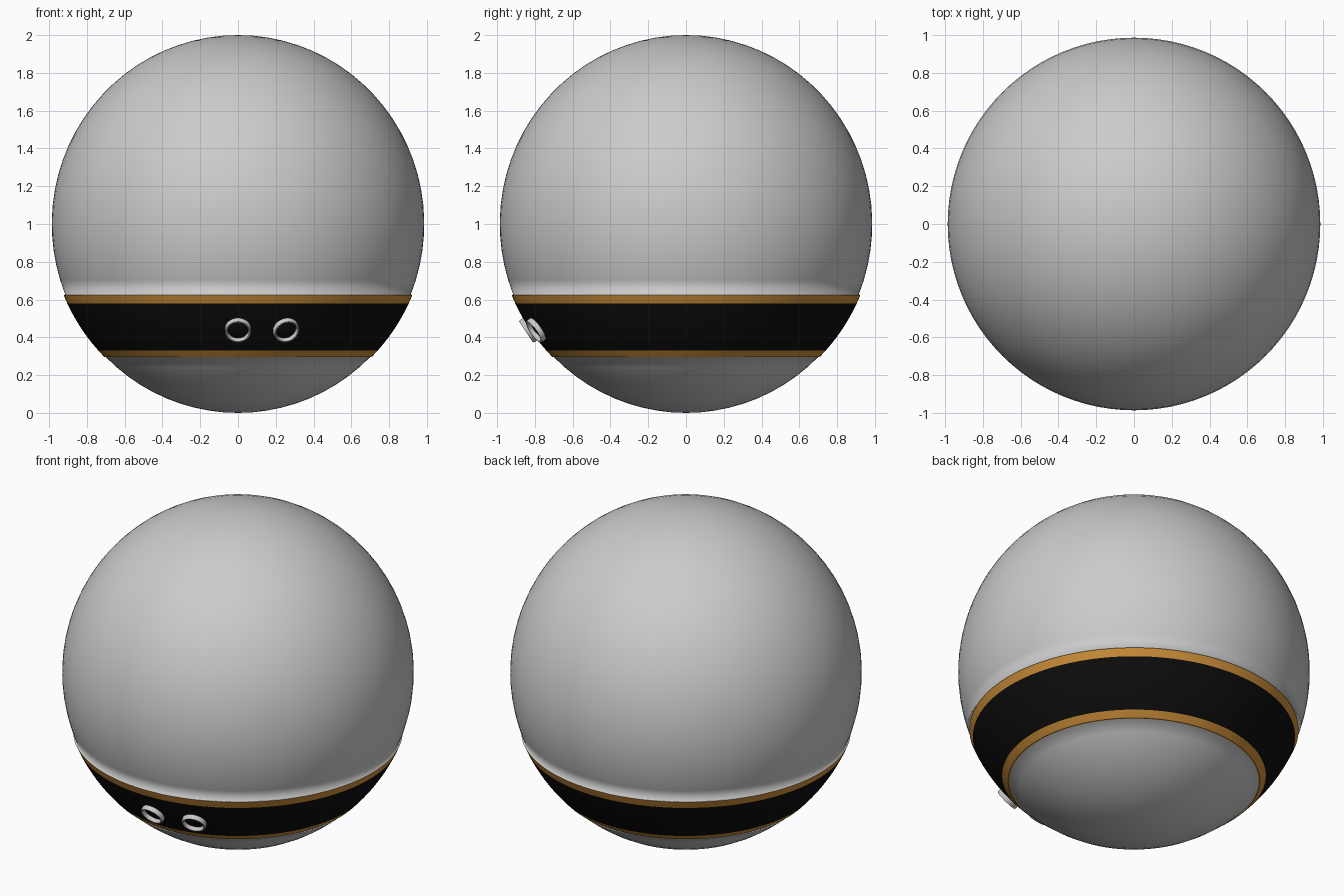
import bpy, bmesh, math
from mathutils import Vector

if "Cube" in bpy.data.objects:
    bpy.data.objects.remove(bpy.data.objects["Cube"])

R = 0.986          # shell radius (slightly taller than wide)
B = 0.996          # raised band radius


def material(name, col):
    m = bpy.data.materials.new(name)
    m.diffuse_color = (*col, 1)
    m.use_nodes = True
    m.node_tree.nodes["Principled BSDF"].inputs["Base Color"].default_value = m.diffuse_color
    return m


black = material("black", (0.004, 0.004, 0.004))
orange = material("orange", (0.60, 0.27, 0.04))


def lathe(name, profile, mat=None, angle=None, segs=96):
    """Spin (radius, z) points around the z axis."""
    bm = bmesh.new()
    rings = []
    for r, z in profile:
        if r < 1e-5:
            rings.append([bm.verts.new((0, 0, z))])
        else:
            rings.append([bm.verts.new((r * math.cos(2 * math.pi * i / segs),
                                        r * math.sin(2 * math.pi * i / segs), z))
                          for i in range(segs)])
    for a, b in zip(rings, rings[1:]):
        for i in range(segs):
            j = (i + 1) % segs
            quad = [a[i % len(a)], a[j % len(a)], b[j % len(b)], b[i % len(b)]]
            bm.faces.new(list(dict.fromkeys(quad)))
    me = bpy.data.meshes.new(name)
    bm.to_mesh(me)
    bm.free()
    ob = bpy.data.objects.new(name, me)
    bpy.context.collection.objects.link(ob)
    if mat:
        me.materials.append(mat)
    if angle is None:
        me.shade_smooth()
    else:
        bpy.ops.object.select_all(action='DESELECT')
        ob.select_set(True)
        bpy.context.view_layer.objects.active = ob
        bpy.ops.object.shade_smooth_by_angle(angle=math.radians(angle))
    return ob


def arc(radius, z0, z1, n):
    """Points on the ball profile going up from z0 to z1."""
    a0, a1 = math.asin(z0 - 1), math.asin(z1 - 1)
    return [(max(0, radius * math.cos(a0 + (a1 - a0) * i / n)),
             1 + math.sin(a0 + (a1 - a0) * i / n)) for i in range(n + 1)]


# Upper shell, its lip blending softly into the band
lathe("upper_shell", [(0.922, 0.625)] + arc(R, 0.626, 2.0, 24))

# Lower cap
lathe("lower_cap", arc(R, 0.0, 0.296, 10) + [(0.705, 0.296)])

# Black band with an orange trim ring along each edge
lathe("band", arc(B, 0.33, 0.58, 6), black)
lathe("upper_trim", arc(B, 0.58, 0.625, 3) + [(0.90, 0.625)], orange, 40)
lathe("lower_trim", [(0.69, 0.295)] + arc(B, 0.295, 0.33, 3), orange, 40)

# Two sensor eyes: grey tube with a black lens, pointing out of the band
for label, turn in (("centre", 0.0), ("side", 17.8)):
    t = math.radians(turn)
    normal = Vector((0.83 * math.sin(t), -0.83 * math.cos(t), -0.56)).normalized()
    pos = Vector((0, 0, 1)) + normal * 0.99
    tube = lathe(label + "_eye_ring",
                 [(0.070, -0.03), (0.070, 0.024), (0.066, 0.032), (0.060, 0.032),
                  (0.055, 0.026), (0.055, -0.01)], None, 50, 40)
    lens = lathe(label + "_eye_lens",
                 [(0.056, 0.008), (0.04, 0.014), (0.02, 0.018), (0, 0.019)], black, None, 40)
    for ob in (tube, lens):
        ob.location = pos
        ob.rotation_mode = 'QUATERNION'
        ob.rotation_quaternion = normal.to_track_quat('Z', 'Y')
